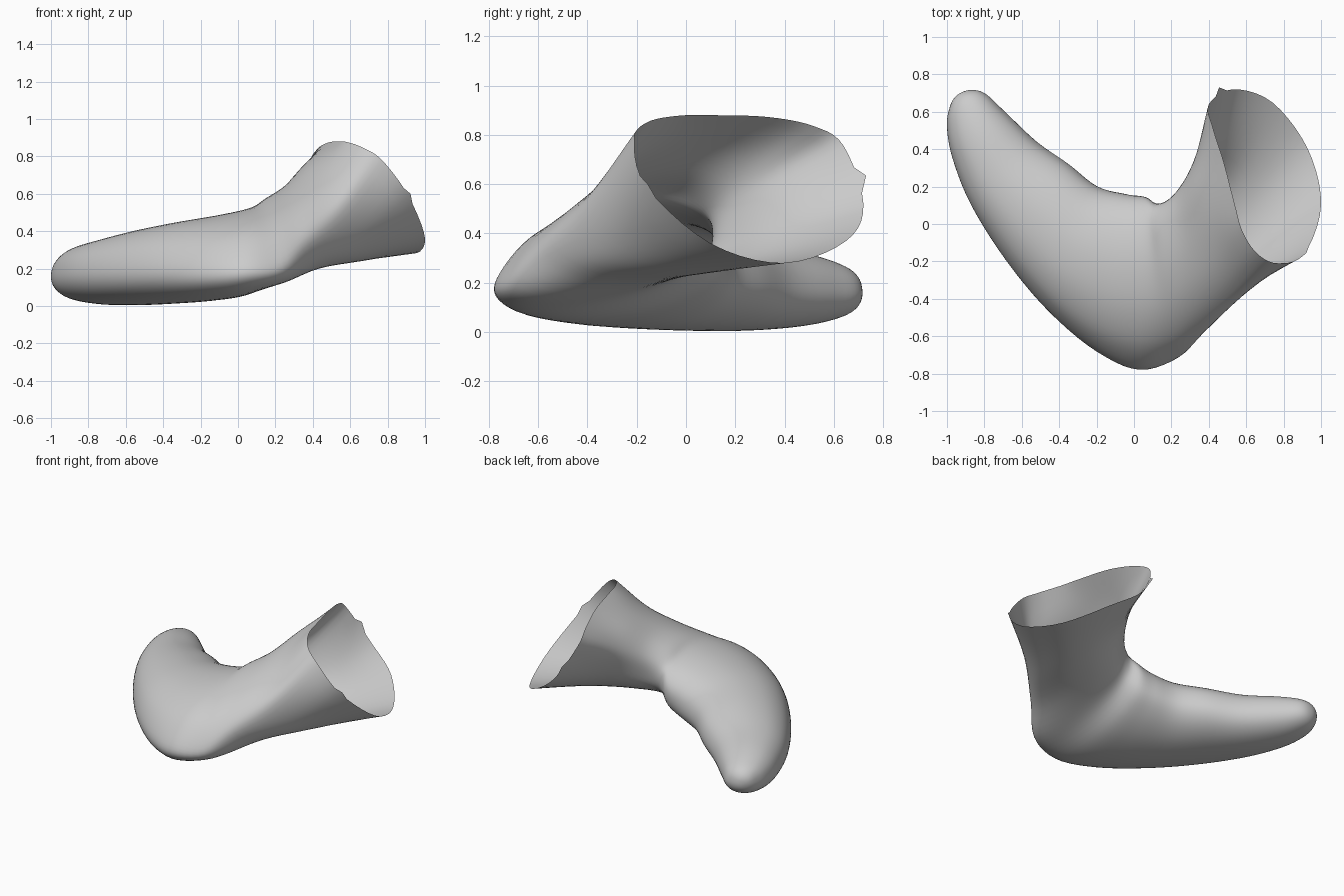
import bpy, bmesh, math
from mathutils import Vector

if "Cube" in bpy.data.objects:
    bpy.data.objects.remove(bpy.data.objects["Cube"], do_unlink=True)

SIDES = 12          # control points around each section
FINE = 5            # smooth steps between control points


def section(inner, outer, top, bottom, power=0.95):
    """Oval section through four points, starting at the instep side."""
    inner, outer, top, bottom = map(Vector, (inner, outer, top, bottom))
    centre = (inner + outer) / 2
    ring = []
    for i in range(SIDES):
        angle = 2 * math.pi * i / SIDES
        c, s = math.cos(angle), math.sin(angle)
        c = math.copysign(abs(c) ** power, c)
        height = (top if s > 0 else bottom) - centre
        ring.append(centre + (inner - centre) * c + height * abs(s) ** power)
    return ring


def foot_section(inner, outer, top, bottom, lean=0):
    """Section of the foot from its plan edges and heights; lean shifts the crown inwards."""
    middle = bottom + (top - bottom) * (0.45 - lean / 3)
    inner, outer = Vector((*inner, middle)), Vector((*outer, middle))
    crown, base = outer.lerp(inner, .5 + lean), outer.lerp(inner, .5 - lean)
    crown.z, base.z = top, bottom
    return section(inner, outer, crown, base)


def spline(a, b, c, d, t):
    """Smooth curve from b to c, guided by a and d."""
    return (b * 2 + (c - a) * t + (a * 2 - b * 5 + c * 4 - d) * t ** 2
            + (b * 3 - a - c * 3 + d) * t ** 3) / 2


def refine_loop(ring):
    n = len(ring)
    return [spline(ring[i - 1], ring[i], ring[(i + 1) % n], ring[(i + 2) % n], k / FINE)
            for i in range(n) for k in range(FINE)]


# Foot sections from toes to heel
foot = [
    foot_section((-.885, .715), (-.985, .625), .23, .105),
    foot_section((-.80, .70), (-1, .52), .275, .06),
    foot_section((-.69, .60), (-.97, .35), .32, .026),
    foot_section((-.52, .44), (-.87, .10), .36, .007),
    foot_section((-.35, .32), (-.68, -.20), .41, .005, .03),
    foot_section((-.20, .20), (-.45, -.47), .45, .013, .06),
    foot_section((-.05, .15), (-.20, -.67), .485, .028, .11),
    foot_section((.06, .12), (.03, -.755), .52, .057, .16),
]

# Ankle sections, leaning back as the leg rises
ankle = [
    section((.14, .10, .34), (.23, -.71, .235), (.15, -.22, .565), (.22, -.36, .13)),
    section((.23, .16, .43), (.37, -.58, .35), (.27, -.12, .64), (.42, -.12, .205)),
    section((.33, .34, .58), (.55, -.41, .49), (.40, 0, .755), (.65, .13, .245)),
]

# Slanted open rim of the leg
rim = [Vector(p) for p in (
    (.40, .64, .755), (.42, .52, .835), (.48, .33, .873), (.54, .10, .88),
    (.58, -.04, .877), (.66, -.16, .85), (.77, -.21, .78), (.91, -.16, .59),
    (1, .10, .36), (.93, .40, .28), (.74, .65, .37), (.53, .72, .52))]

# Closed toe tip; the guide ring beyond it keeps the end round
tip = [Vector((-.95, .685, .17))] * SIDES
half = SIDES // 2
guide = foot[0][half:] + foot[0][:half]
rings = [refine_loop(r) for r in [guide, tip] + foot + ankle + [rim]]
rings.append([b * 2 - a for a, b in zip(rings[-2], rings[-1])])

rows = []
for j in range(1, len(rings) - 2):
    for k in range(FINE):
        rows.append([spline(*points, k / FINE) for points in zip(*rings[j - 1:j + 3])])
rows.append(rings[-2])

# Ragged nicks on the two sides of the rim
for spot, push in (((.46, .73, .59), (-.01, .03, .02)), ((.90, -.16, .61), (.012, .005, .01))):
    near = min(rows[-1], key=lambda p: (p - Vector(spot)).length)
    near += Vector(push)

# Skin the sections into one open shell
bm = bmesh.new()
grid = [[bm.verts.new(p) for p in row] for row in rows]
for lower, upper in zip(grid, grid[1:]):
    for i in range(len(lower)):
        bm.faces.new((lower[i - 1], lower[i], upper[i], upper[i - 1]))
bmesh.ops.remove_doubles(bm, verts=bm.verts, dist=0.0002)
bmesh.ops.recalc_face_normals(bm, faces=bm.faces)
# Make the outer side of the shell face outwards
sole = min(bm.faces, key=lambda f: f.calc_center_median().z)
if sole.normal.z > 0:
    bmesh.ops.reverse_faces(bm, faces=bm.faces)
mesh = bpy.data.meshes.new("foot_and_ankle")
bm.to_mesh(mesh)
bm.free()
shell = bpy.data.objects.new("foot_and_ankle", mesh)
bpy.context.collection.objects.link(shell)

# Plain grey surface
grey = bpy.data.materials.new("light_grey")
grey.use_nodes = True
colour = (.6, .6, .6, 1)
grey.diffuse_color = colour
grey.node_tree.nodes["Principled BSDF"].inputs["Base Color"].default_value = colour
mesh.materials.append(grey)

bpy.context.view_layer.objects.active = shell
shell.select_set(True)
bpy.ops.object.shade_smooth_by_angle(angle=math.radians(60))
